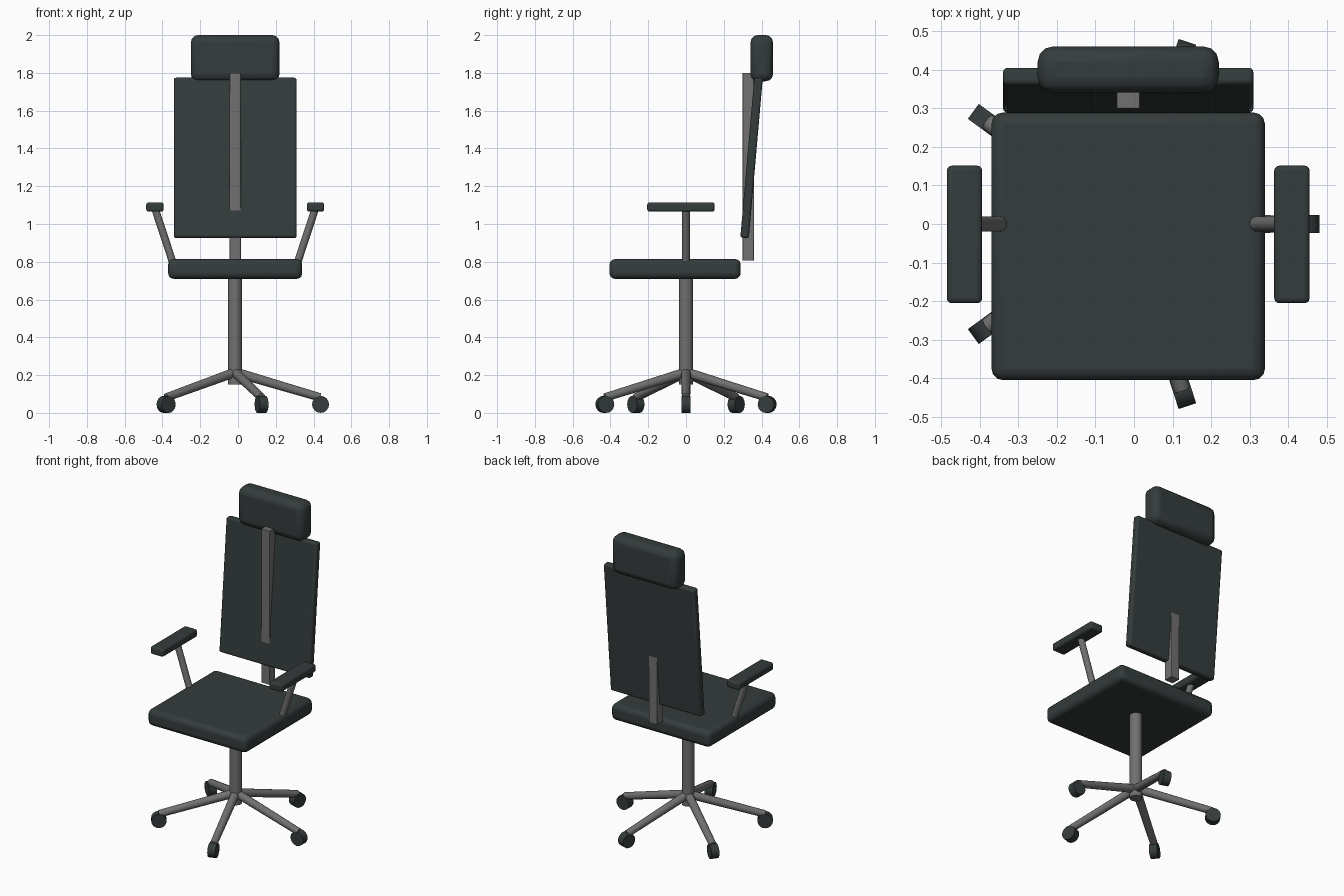
import bpy, math
from mathutils import Vector

cube = bpy.data.objects.get("Cube")
if cube:
    bpy.data.objects.remove(cube, do_unlink=True)

CX = -0.015  # centre line of the chair


def material(name, color):
    m = bpy.data.materials.new(name)
    m.use_nodes = True
    m.diffuse_color = color
    m.node_tree.nodes["Principled BSDF"].inputs["Base Color"].default_value = color
    return m


fabric = material("dark charcoal", (0.035, 0.045, 0.045, 1))
metal = material("grey metal", (0.16, 0.165, 0.16, 1))


def finish(name, mat):
    ob = bpy.context.object
    ob.name = name
    ob.data.materials.append(mat)
    bpy.ops.object.shade_smooth_by_angle(angle=math.radians(40))
    return ob


def box(name, center, size, mat, bevel=0.0, tilt=0.0):
    bpy.ops.mesh.primitive_cube_add(size=1, location=center)
    ob = bpy.context.object
    ob.scale = size
    bpy.ops.object.transform_apply(location=False, rotation=False, scale=True)
    ob.rotation_euler.x = tilt
    if bevel:
        mod = ob.modifiers.new("rounded edges", "BEVEL")
        mod.width, mod.segments = bevel, 3
    return finish(name, mat)


def tube(name, start, end, r1, r2, mat, sides=16):
    a, b = Vector(start), Vector(end)
    bpy.ops.mesh.primitive_cone_add(vertices=sides, radius1=r1, radius2=r2,
                                    depth=(b - a).length, location=(a + b) / 2)
    bpy.context.object.rotation_euler = (b - a).to_track_quat("Z", "Y").to_euler()
    return finish(name, mat)


# Cushions and back
box("seat", (CX, -0.058, 0.762), (0.71, 0.695, 0.105), fabric, 0.03)
box("backrest", (CX, 0.347, 1.35), (0.65, 0.045, 0.85), fabric, 0.012, math.radians(-5))
box("headrest", (CX, 0.401, 1.878), (0.47, 0.12, 0.245), fabric, 0.04)
box("back_spine", (CX, 0.33, 1.303), (0.06, 0.06, 0.995), metal, 0.003)

# Arms
for side, s in (("right", -1), ("left", 1)):
    tube(side + "_arm_post", (CX + s * 0.32, 0, 0.765), (CX + s * 0.422, 0, 1.075),
         0.02, 0.02, metal)
    box(side + "_armrest", (CX + s * 0.425, -0.027, 1.09), (0.092, 0.357, 0.05), fabric, 0.013)

# Gas column
tube("column", (CX, 0, 0.15), (CX, 0, 0.73), 0.037, 0.037, metal, 24)

# Five star legs, each with a wheel
for i in range(5):
    angle = math.tau * i / 5
    out = Vector((math.cos(angle), math.sin(angle), 0))
    across = Vector((-out.y, out.x, 0))
    hub = Vector((CX, 0, 0))
    tube(f"leg_{i + 1}", hub + Vector((0, 0, 0.215)),
         hub + out * 0.45 + Vector((0, 0, 0.082)), 0.026, 0.022, metal)
    axle = hub + out * 0.452 + Vector((0, 0, 0.045))
    tube(f"wheel_{i + 1}", axle - across * 0.024, axle + across * 0.024, 0.045, 0.045, fabric)
